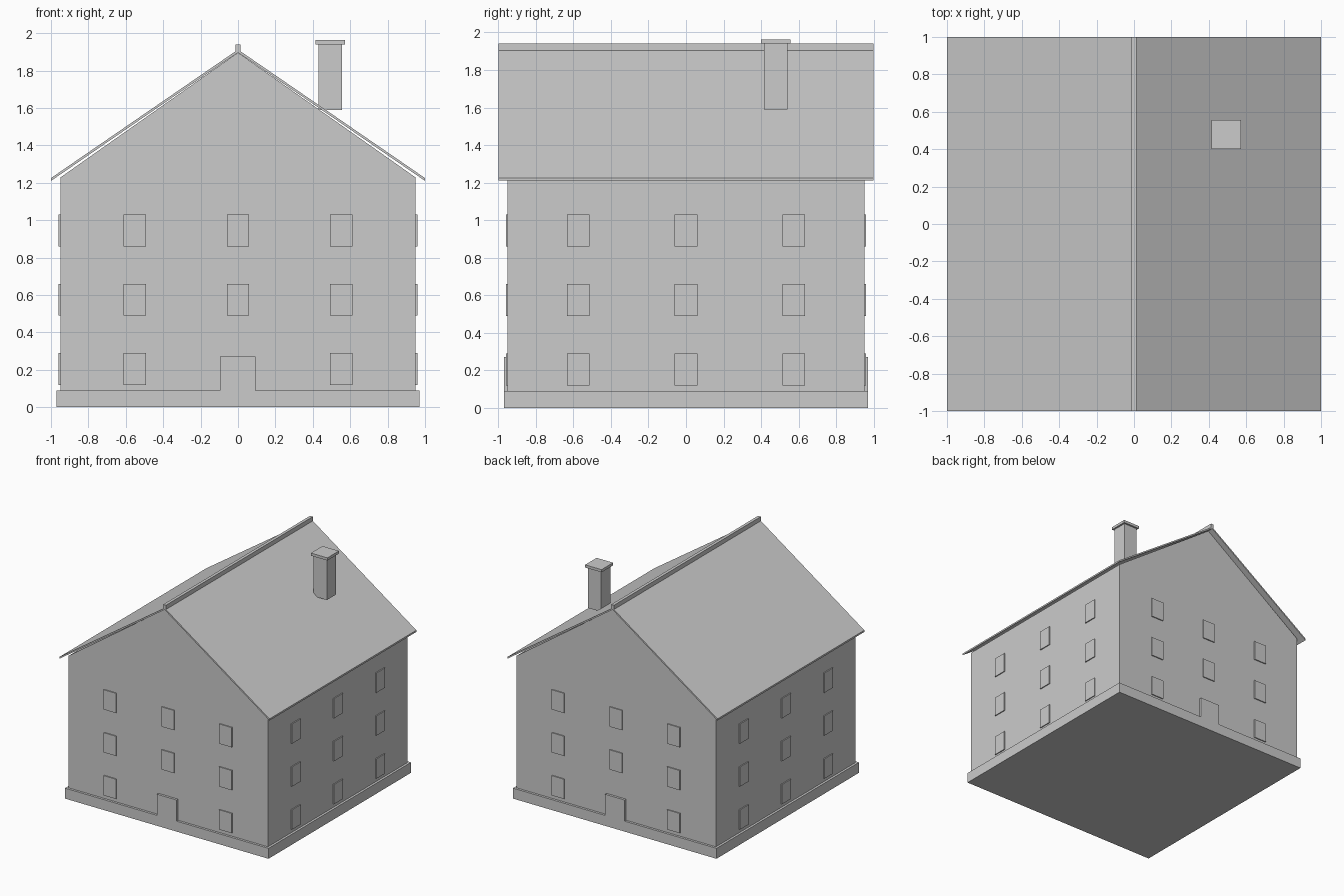
import bpy
import bmesh

if "Cube" in bpy.data.objects:
    bpy.data.objects.remove(bpy.data.objects["Cube"])

plaster = bpy.data.materials.new("light grey")
plaster.diffuse_color = (0.6, 0.6, 0.6, 1)
plaster.use_nodes = True
plaster.node_tree.nodes["Principled BSDF"].inputs["Base Color"].default_value = plaster.diffuse_color


def finish(name, bm):
    bmesh.ops.recalc_face_normals(bm, faces=bm.faces)
    mesh = bpy.data.meshes.new(name)
    bm.to_mesh(mesh)
    bm.free()
    mesh.materials.append(plaster)
    obj = bpy.data.objects.new(name, mesh)
    bpy.context.collection.objects.link(obj)
    return obj


def box(name, x0, x1, y0, y1, z0, z1):
    bm = bmesh.new()
    bmesh.ops.create_cube(bm, size=1)
    for v in bm.verts:
        v.co.x = x0 if v.co.x < 0 else x1
        v.co.y = y0 if v.co.y < 0 else y1
        v.co.z = z0 if v.co.z < 0 else z1
    return finish(name, bm)


def prism(name, profile, half):
    """Extrude an x-z profile along y from -half to half."""
    bm = bmesh.new()
    face = bm.faces.new([bm.verts.new((x, -half, z)) for x, z in profile])
    new = bmesh.ops.extrude_face_region(bm, geom=[face])["geom"]
    moved = [g for g in new if isinstance(g, bmesh.types.BMVert)]
    bmesh.ops.translate(bm, verts=moved, vec=(0, 2 * half, 0))
    return finish(name, bm)


# Plinth and gabled walls
box("plinth", -0.97, 0.97, -0.97, 0.97, 0, 0.09)
prism("walls", [(-0.95, 0.09), (0.95, 0.09), (0.95, 1.228),
                (0, 1.896), (-0.95, 1.228)], 0.95)

# Thin overhanging roof with ridge cap
prism("roof", [(-1, 1.21), (0, 1.897), (1, 1.21),
               (1, 1.225), (0, 1.912), (-1, 1.225)], 1.0)
box("ridge_cap", -0.013, 0.013, -1, 1, 1.9, 1.94)

# Chimney
box("chimney_stack", 0.43, 0.557, 0.415, 0.542, 1.59, 1.94)
box("chimney_cap", 0.415, 0.572, 0.4, 0.557, 1.94, 1.963)

# Doors and windows on all four sides
W, OUT = 0.06, 0.959
for s in (-1, 1):
    y0, y1 = sorted((s * 0.94, s * 0.97))
    box("door", -0.095, 0.093, y0, y1, 0.09, 0.272)
    a, b = sorted((s * 0.945, s * OUT))
    for row in range(3):
        z0 = 0.12 + 0.37 * row
        z1 = z0 + 0.17
        for col in (-1, 0, 1):
            c = 0.575 * col
            box("side_window", a, b, c - W, c + W, z0, z1)
            if row or col:
                c = 0.551 * col
                box("gable_window", c - W, c + W, a, b, z0, z1)
